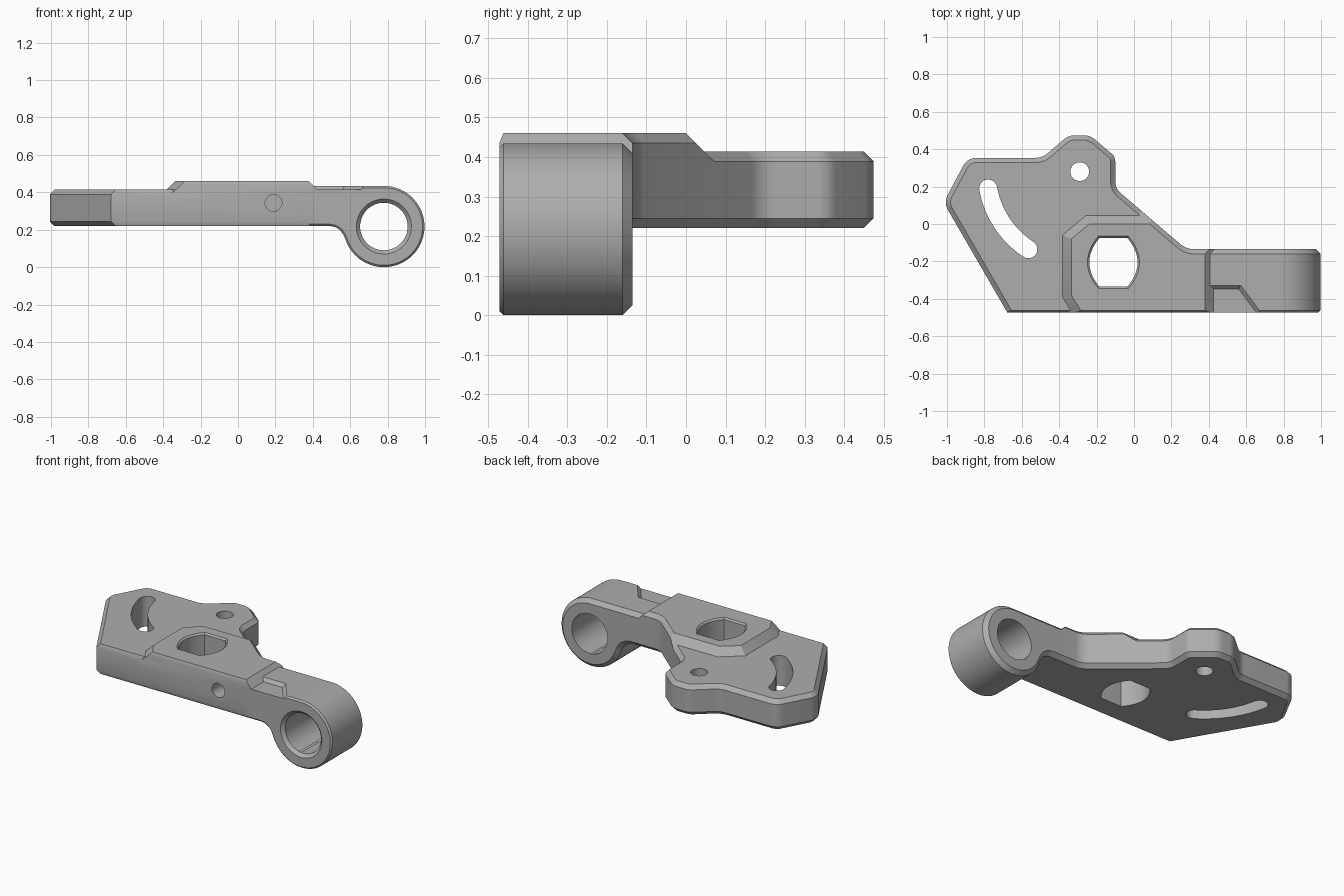
import bpy, bmesh, math
from mathutils import Vector

cube = bpy.data.objects.get("Cube")
if cube:
    bpy.data.objects.remove(cube, do_unlink=True)

metal = bpy.data.materials.new("plain grey metal")
metal.use_nodes = True
GREY = (0.42, 0.42, 0.42, 1)
metal.diffuse_color = GREY
metal.node_tree.nodes["Principled BSDF"].inputs["Base Color"].default_value = GREY


def inset(pts, d, weight=lambda a, b: 1):
    """Move each edge of a counter-clockwise outline inwards by d * weight."""
    out, n = [], len(pts)
    for i in range(n):
        a, p, b = (Vector(pts[(i + k) % n]) for k in (-1, 0, 1))
        e, f = (p - a).normalized(), (b - p).normalized()
        n1, n2 = Vector((-e.y, e.x)), Vector((-f.y, f.x))
        d1, d2 = d * weight(a, p), d * weight(p, b)
        cross = n1.x * n2.y - n1.y * n2.x
        if abs(cross) < 1e-4:
            out.append(tuple(p + n1 * d1))
        else:
            out.append((p.x + (d1 * n2.y - d2 * n1.y) / cross,
                        p.y + (d2 * n1.x - d1 * n2.x) / cross))
    return out


def rounded(corners, steps=8):
    """Outline from (x, y, radius) corners."""
    out, n = [], len(corners)
    for i, (x, y, r) in enumerate(corners):
        p = Vector((x, y))
        if not r:
            out.append((x, y))
            continue
        u = (Vector(corners[i - 1][:2]) - p).normalized()
        v = (Vector(corners[(i + 1) % n][:2]) - p).normalized()
        half = u.angle(v) / 2
        centre = p + (u + v).normalized() * (r / math.sin(half))
        start = p + u * (r / math.tan(half)) - centre
        end = p + v * (r / math.tan(half)) - centre
        sweep = math.pi - 2 * half
        for k in range(steps + 1):
            t = k / steps
            q = (start * math.sin((1 - t) * sweep) + end * math.sin(t * sweep)) / math.sin(sweep)
            out.append(tuple(centre + q))
    return out


def arc(cx, cy, r, a0, a1, steps):
    angles = [math.radians(a0 + (a1 - a0) * k / steps) for k in range(steps + 1)]
    return [(cx + r * math.cos(a), cy + r * math.sin(a)) for a in angles]


def circle(cx, cy, r, steps=64):
    return arc(cx, cy, r, 0, 360, steps)[:-1]


def prism(name, pts, lo, hi, c_lo=0, c_hi=0, weight=lambda a, b: 1, along_y=False):
    """Extrude an outline, with chamfers at either end."""
    levels = [(lo, c_lo)] + [(lo + c_lo, 0)] * (c_lo > 0)
    levels += [(hi - c_hi, 0)] * (c_hi > 0) + [(hi, c_hi)]
    bm = bmesh.new()
    loops = []
    for h, c in levels:
        loop = inset(pts, c, weight) if c else pts
        loops.append([bm.verts.new((u, h, v) if along_y else (u, v, h)) for u, v in loop])
    n = len(pts)
    for a, b in zip(loops, loops[1:]):
        for i in range(n):
            j = (i + 1) % n
            bm.faces.new((a[i], a[j], b[j], b[i]))
    bm.faces.new(loops[0][::-1])
    bm.faces.new(loops[-1])
    bmesh.ops.recalc_face_normals(bm, faces=bm.faces)
    mesh = bpy.data.meshes.new(name)
    bm.to_mesh(mesh)
    bm.free()
    mesh.materials.append(metal)
    ob = bpy.data.objects.new(name, mesh)
    bpy.context.collection.objects.link(ob)
    return ob


def combine(target, tool, operation):
    """Apply a boolean and discard the tool."""
    mod = target.modifiers.new("combine", "BOOLEAN")
    mod.operation, mod.object, mod.solver = operation, tool, "EXACT"
    bpy.context.view_layer.objects.active = target
    bpy.ops.object.modifier_apply(modifier=mod.name)
    bpy.data.objects.remove(tool, do_unlink=True)


# Plate outline: front edge has a slight chamfer, the joint with the arm none
FRONT, BACK, JOINT = -0.472, -0.135, 0.45
outline = rounded([
    (JOINT, FRONT, 0), (JOINT, BACK, 0), (0.28, BACK, 0.12), (-0.1, 0.19, 0.08),
    (-0.1, 0.36, 0.06), (-0.235, 0.474, 0.09), (-0.35, 0.474, 0.09), (-0.49, 0.354, 0.1),
    (-0.89, 0.354, 0.08), (-1.018, 0.115, 0.08), (-0.678, FRONT, 0)])


def plate_weight(a, b):
    if a.x > JOINT - 0.01 and b.x > JOINT - 0.01:
        return 0
    return 0.4 if max(a.y, b.y) < FRONT + 0.01 else 1


body = prism("bracket_body", outline, 0.22, 0.414, 0.025, 0.025, plate_weight)

# Raised pad with sloping sides, trimmed to the plate outline
pad = prism("raised_pad", outline, 0.22, 0.46, 0.025, 0.025, plate_weight)
pad_top = [(0.38, -0.6), (0.38, 0), (-0.24, 0), (-0.335, -0.08), (-0.335, -0.38), (-0.2, -0.6)]
slopes = prism("pad_slopes", inset(pad_top, -0.1), 0.34, 0.5, 0, 0.14)
combine(pad, slopes, "INTERSECT")

# Arm and barrel in one side profile, with a stepped recess at the front
BX, BZ, BR = 0.78, 0.217, 0.217
profile = [(0.38, 0.22), (0.49, 0.22), (0.52, 0.214), (0.547, 0.196), (0.565, 0.17)]
profile += arc(BX, BZ, BR, 200, 450, 60) + [(0.38, BZ + BR)]
arm = prism("arm", profile, FRONT, BACK, 0.01, 0.025,
            lambda a, b: 0 if max(a.x, b.x) < 0.39 else 1, True)
recess = [(0.3, -0.6), (0.775, -0.6), (0.57, -0.328), (0.3, -0.328)]
combine(arm, prism("recess", recess, 0.414, 0.445, 0.02), "DIFFERENCE")

combine(body, arm, "UNION")
combine(body, pad, "UNION")

# Pivot hole and the curved slot centred on it
PX, PY = -0.29, 0.28
slot = arc(PX, PY, 0.546, 190.4, 236.5, 24)
slot += arc(-0.565, -0.135, 0.048, 236.5, 416.5, 12)[1:-1]
slot += arc(PX, PY, 0.45, 236.5, 190.4, 24)
slot += arc(-0.78, 0.19, 0.048, 10.4, 190.4, 12)[1:-1]

# Flat-sided hole through the pad
side = [(0.075 + 0.054 * (1 - t * t), 0.13 * t) for t in (k / 8 - 1 for k in range(17))]
flat_hole = [(-0.11 + s * x, -0.205 + s * y) for s in (1, -1) for x, y in side]

cutters = [
    prism("pivot_hole", circle(PX, PY, 0.05, 40), 0.1, 0.6),
    prism("curved_slot", slot, 0.1, 0.6),
    prism("flat_sided_hole", flat_hole, 0.1, 0.6),
    prism("flat_hole_rim", inset(flat_hole, -0.02), 0.45, 0.48, 0.02),
    prism("barrel_bore", circle(BX, BZ, 0.127), -0.6, 0, along_y=True),
    prism("bore_rim", circle(BX, BZ, 0.147), -0.481, -0.45, 0, 0.022, along_y=True),
    prism("front_screw_hole", circle(0.19, 0.343, 0.045, 40), -0.6, -0.25, along_y=True),
]
for cutter in cutters:
    combine(body, cutter, "DIFFERENCE")

bpy.ops.object.select_all(action="DESELECT")
body.select_set(True)
bpy.context.view_layer.objects.active = body
bpy.ops.object.shade_smooth_by_angle(angle=math.radians(25))
